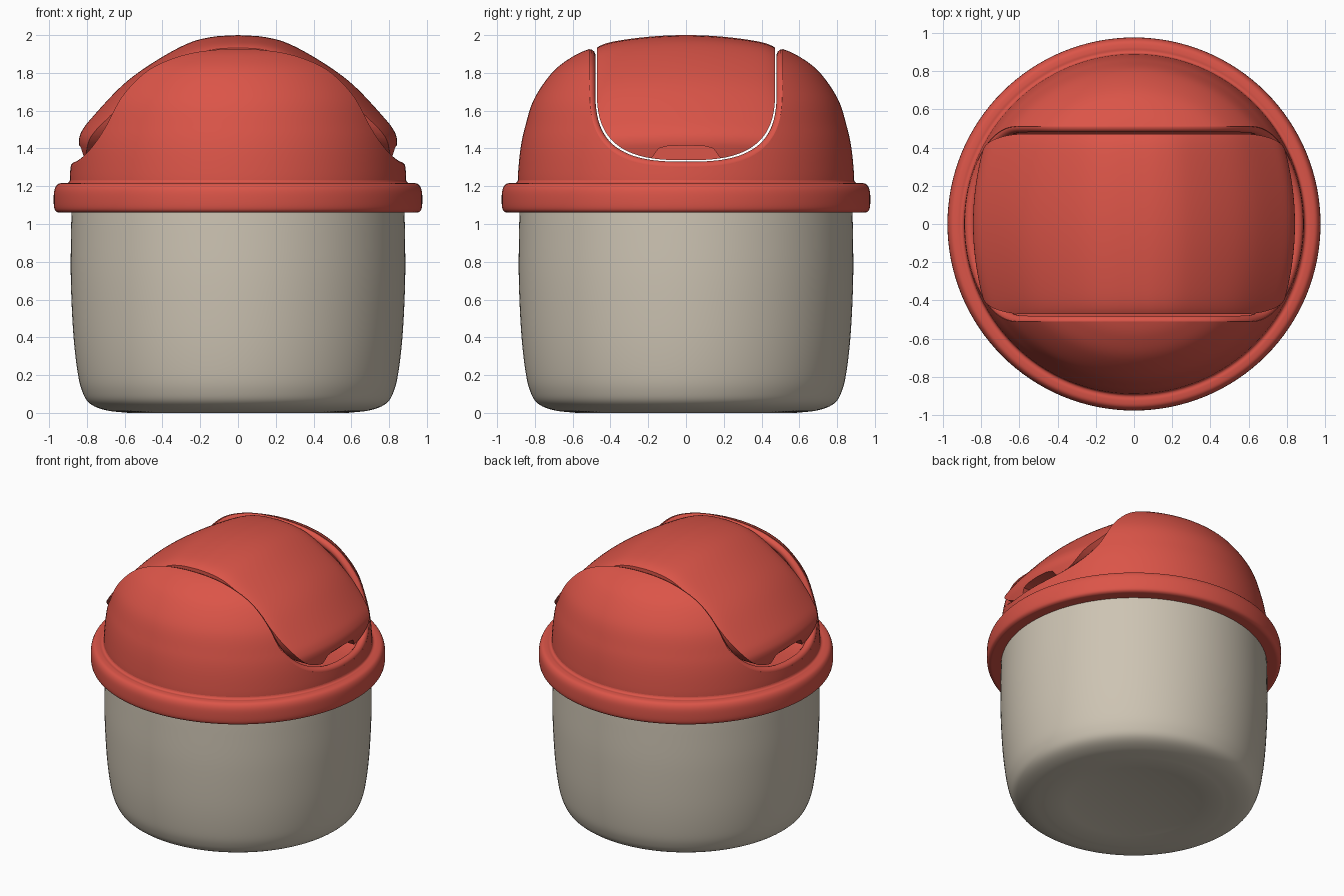
import bpy, bmesh, math
from mathutils import Vector

if "Cube" in bpy.data.objects:
    bpy.data.objects.remove(bpy.data.objects["Cube"])


def material(name, rgb):
    m = bpy.data.materials.new(name)
    m.diffuse_color = (*rgb, 1)
    m.use_nodes = True
    m.node_tree.nodes["Principled BSDF"].inputs["Base Color"].default_value = m.diffuse_color
    return m


RED = material("lid red", (0.71, 0.09, 0.065))
BEIGE = material("body beige", (0.61, 0.55, 0.45))


def smooth_path(pts, n=6):
    """Catmull-Rom through 2D points."""
    p = [Vector(q) for q in pts]
    p = [2 * p[0] - p[1]] + p + [2 * p[-1] - p[-2]]
    out = []
    for i in range(1, len(p) - 2):
        a, b, c, d = p[i - 1:i + 3]
        for k in range(n):
            t = k / n
            out.append(0.5 * (2 * b + (c - a) * t + (2 * a - 5 * b + 4 * c - d) * t * t
                              + (3 * b - a - 3 * c + d) * t ** 3))
    return [(v.x, v.y) for v in out + [p[-2]]]


def finish(bm, name, mat):
    bmesh.ops.remove_doubles(bm, verts=bm.verts, dist=1e-5)
    bmesh.ops.recalc_face_normals(bm, faces=bm.faces)
    me = bpy.data.meshes.new(name)
    bm.to_mesh(me)
    bm.free()
    ob = bpy.data.objects.new(name, me)
    bpy.context.collection.objects.link(ob)
    me.materials.append(mat)
    return ob


def loft(rings, name, mat, closed=False, caps=False):
    """Quads between equal rings; optionally closed around or capped."""
    bm = bmesh.new()
    vs = [[bm.verts.new(c) for c in r] for r in rings]
    n = len(vs[0])
    for i in range(len(vs) if closed else len(vs) - 1):
        a, b = vs[i], vs[(i + 1) % len(vs)]
        for j in range(n):
            k = (j + 1) % n
            bm.faces.new((a[j], a[k], b[k], b[j]))
    if caps:
        bm.faces.new(vs[0])
        bm.faces.new(vs[-1])
    return finish(bm, name, mat)


def lathe(profile, name, mat, closed=False, seg=128):
    rings = [[(r * math.cos(2 * math.pi * j / seg), r * math.sin(2 * math.pi * j / seg), z)
              for j in range(seg)] for r, z in profile]
    return loft(rings, name, mat, closed, not closed)


def prism(yz, x0, x1, name):
    return loft([[(x, y, z) for y, z in yz] for x in (x0, x1)], name, RED, caps=True)


def boolean(ob, cutter, op):
    m = ob.modifiers.new("cut", 'BOOLEAN')
    m.operation, m.object, m.solver = op, cutter, 'EXACT'
    bpy.context.view_layer.objects.active = ob
    bpy.ops.object.modifier_apply(modifier=m.name)
    bpy.data.objects.remove(cutter)


def shade(ob, deg=35):
    bpy.ops.object.select_all(action='DESELECT')
    ob.select_set(True)
    bpy.context.view_layer.objects.active = ob
    bpy.ops.object.shade_smooth_by_angle(angle=math.radians(deg))


def lerp(table, key):
    table = sorted(table)
    for (a, u), (b, v) in zip(table, table[1:]):
        if a <= key <= b:
            return u + (v - u) * (key - a) / max(b - a, 1e-9)
    return table[0][1] if key < table[0][0] else table[-1][1]


ZC, N = 1.72, 2.8


def u_half(d, n=32):
    """Half of the U-shaped opening in (y, z), grown by d, bottom centre to side."""
    out = []
    for i in range(n + 1):
        t = math.pi / 2 * i / n
        out.append(((0.48 + d) * math.sin(t) ** (2 / N),
                    ZC - (0.39 + d) * max(math.cos(t), 0) ** (2 / N)))
    return out


def u_prism(d, name):
    h = u_half(d)
    h.append((h[-1][0], 2.3))
    return prism(h + [(-y, z) for y, z in reversed(h[1:])], -1.2, 1.2, name)


# Body: rounded tub with a shallow ring under the base
base = [(0.01, 0.02), (0.40, 0.02), (0.45, 0.006), (0.58, 0.0)]
wall = smooth_path([(0.58, 0.0), (0.70, 0.014), (0.785, 0.05), (0.825, 0.115), (0.85, 0.22),
                    (0.872, 0.42), (0.885, 0.7), (0.884, 0.95), (0.88, 1.10)])
shade(lathe(base + wall[1:], "body", BEIGE))

# Lid rim: rounded ring
rim = smooth_path([(0.93, 1.06), (0.955, 1.062), (0.972, 1.08), (0.976, 1.13), (0.972, 1.18),
                   (0.955, 1.21), (0.925, 1.218), (0.905, 1.217), (0.893, 1.225), (0.887, 1.25)], 4)
shade(lathe([(0.86, 1.25), (0.86, 1.06)] + rim, "lid_rim", RED, closed=True))

# Dome with the U-shaped opening cut across it
ROLL = 0.03
arc = smooth_path([(0.891, 1.18), (0.889, 1.27), (0.876, 1.40), (0.853, 1.51), (0.805, 1.66),
                   (0.71, 1.80), (0.61, 1.88), (0.51, 1.927), (0.36, 1.965), (0.18, 1.985),
                   (0.01, 1.99)])
dome = lathe([(0.01, 1.12), (0.88, 1.12)] + arc, "lid_dome", RED)
boolean(dome, u_prism(ROLL, "cutter"), 'DIFFERENCE')
shade(dome)

# Rolled lip following the opening, tangent to the dome from inside
inner = []
for i, (r, z) in enumerate(arc):
    a, b = arc[max(i - 1, 0)], arc[min(i + 1, len(arc) - 1)]
    t = Vector((b[0] - a[0], b[1] - a[1])).normalized()
    inner.append((r - t.y * ROLL, z + t.x * ROLL))
r_of_z = [(z, r) for r, z in inner]
quad = [(math.sqrt(max(lerp(r_of_z, z) ** 2 - y * y, 0)), y, z) for y, z in u_half(ROLL)]
x_top, y_side, _ = quad[-1]
for i in range(1, 33):
    x = x_top * (1 - i / 32)
    quad.append((x, y_side, lerp(inner, math.hypot(x, y_side))))
side = quad + [(-x, y, z) for x, y, z in reversed(quad[:-1])]
loop = side + [(-x, -y, z) for x, y, z in side[1:-1]]
cu = bpy.data.curves.new("opening_lip", 'CURVE')
cu.dimensions, cu.bevel_depth, cu.bevel_resolution = '3D', ROLL, 4
sp = cu.splines.new('POLY')
# side runs front-to-back over +y; its half-turn copy closes the loop
sp.points.add(len(loop) - 1)
for p, c in zip(sp.points, loop):
    p.co = (*c, 1)
sp.use_cyclic_u = True
lip = bpy.data.objects.new("opening_lip", cu)
bpy.context.collection.objects.link(lip)
cu.materials.append(RED)
bpy.ops.object.select_all(action='DESELECT')
lip.select_set(True)
bpy.context.view_layer.objects.active = lip
bpy.ops.object.convert(target='MESH')
shade(bpy.context.view_layer.objects.active, 60)

# Swing flap: crowned arch trimmed to the opening
half = smooth_path([(0, 2.0), (0.14, 1.99), (0.275, 1.952), (0.46, 1.848), (0.617, 1.73),
                    (0.776, 1.56), (0.828, 1.49), (0.842, 1.44), (0.835, 1.39), (0.82, 1.33),
                    (0.80, 1.25)], 5)
ring = [(-x, z) for x, z in reversed(half[1:])] + half
rings = []
for i in range(53):
    y = -0.52 + 1.04 * i / 52
    q = abs(y) / 0.47
    rings.append([(x * (1 - 0.09 * q * q), y,
                   z - (0.05 * q * q + 0.015 * q ** 14) * (z - 1.25) / 0.75) for x, z in ring])
flap = loft(rings, "swing_flap", RED, caps=True)
boolean(flap, u_prism(-0.008, "cutter"), 'INTERSECT')

# Finger notches at both ends of the flap
notch = [(0.19, 1.30), (0.185, 1.345), (0.16, 1.38), (0.145, 1.40), (0.10, 1.412), (0, 1.416)]
notch = notch + [(-y, z) for y, z in reversed(notch[:-1])]
for s in (-1, 1):
    boolean(flap, prism(notch, s * 0.75, s * 1.0, "cutter"), 'DIFFERENCE')
shade(flap)
